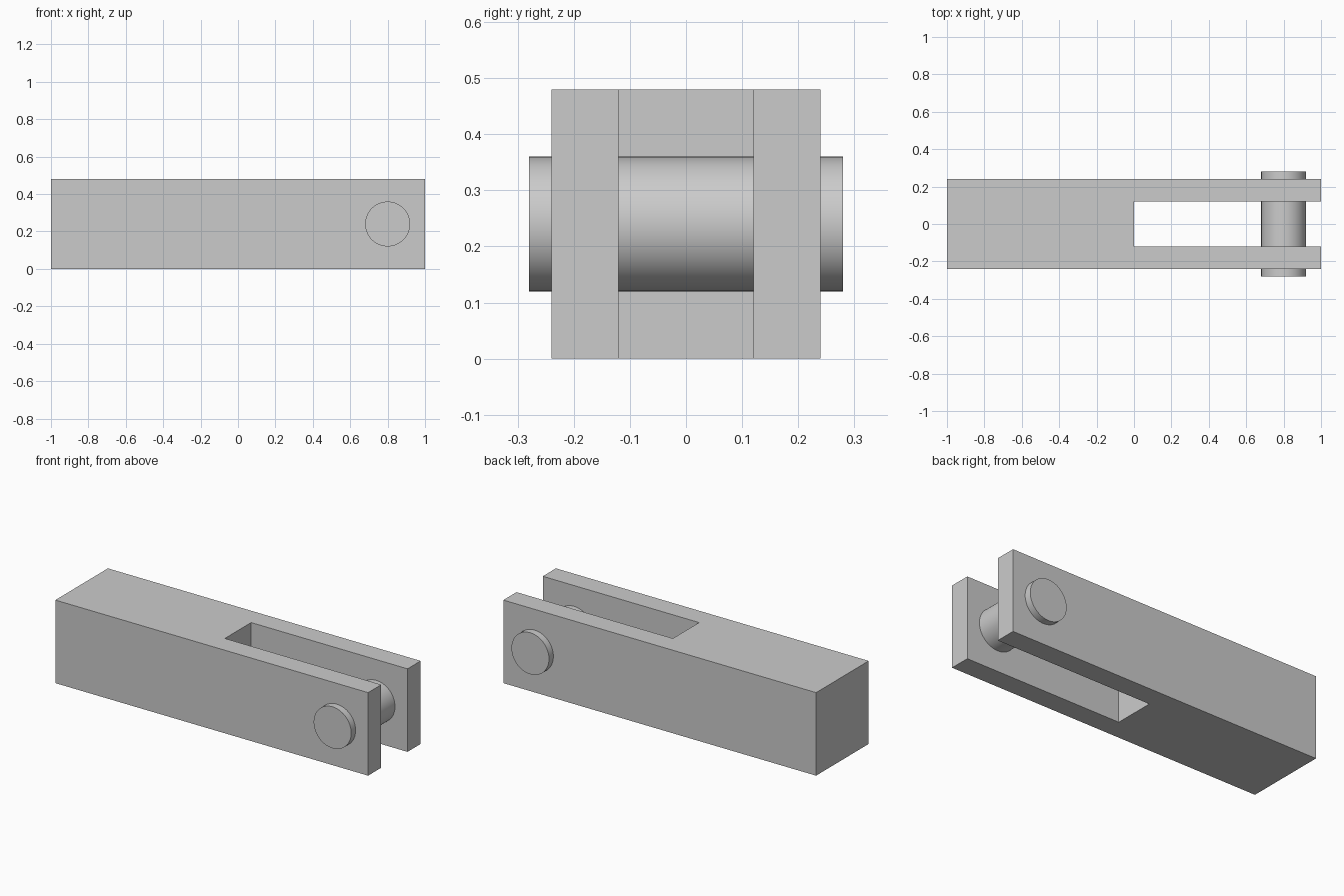
import bpy
import bmesh
import math

if "Cube" in bpy.data.objects:
    bpy.data.objects.remove(bpy.data.objects["Cube"], do_unlink=True)

HEIGHT = 0.48
HALF_WIDTH = 0.24
HALF_SLOT = 0.12

# Single plain grey finish
grey = bpy.data.materials.new("plain_grey")
grey.use_nodes = True
colour = (0.6, 0.6, 0.6, 1)
grey.diffuse_color = colour
grey.node_tree.nodes["Principled BSDF"].inputs["Base Color"].default_value = colour


# Fork body: slotted plan outline extruded upwards
def make_fork_body():
    half = [(0, HALF_SLOT), (1, HALF_SLOT), (1, HALF_WIDTH), (-1, HALF_WIDTH)]
    outline = half + [(x, -y) for x, y in reversed(half)]
    bm = bmesh.new()
    base = bm.faces.new([bm.verts.new((x, y, 0)) for x, y in outline])
    top = bmesh.ops.extrude_face_region(bm, geom=[base])["geom"]
    top_verts = [v for v in top if isinstance(v, bmesh.types.BMVert)]
    bmesh.ops.translate(bm, verts=top_verts, vec=(0, 0, HEIGHT))
    bmesh.ops.recalc_face_normals(bm, faces=bm.faces)
    mesh = bpy.data.meshes.new("fork_body")
    bm.to_mesh(mesh)
    bm.free()
    body = bpy.data.objects.new("fork_body", mesh)
    bpy.context.collection.objects.link(body)
    mesh.materials.append(grey)


make_fork_body()

# Cross pin through both fork arms
bpy.ops.mesh.primitive_cylinder_add(
    vertices=64, radius=0.12, depth=0.56,
    location=(0.8, 0, HEIGHT / 2), rotation=(math.pi / 2, 0, 0))
pin = bpy.context.object
pin.name = "cross_pin"
pin.data.materials.append(grey)
bpy.ops.object.shade_smooth_by_angle(angle=math.radians(30))
